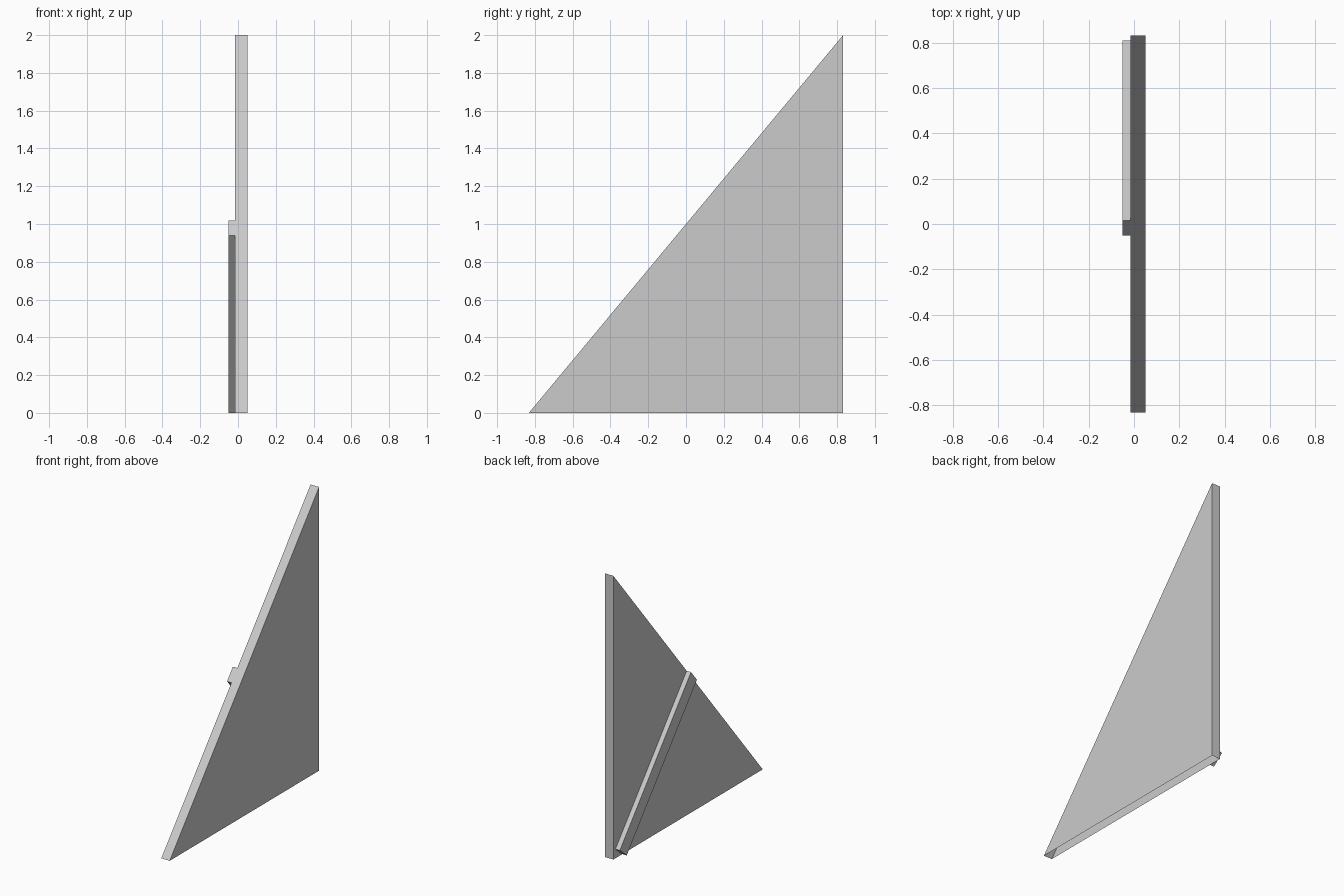
import bpy
import bmesh
from mathutils import Vector

cube = bpy.data.objects.get("Cube")
if cube:
    bpy.data.objects.remove(cube, do_unlink=True)

# One plain grey for the whole model
grey = bpy.data.materials.new("light_grey")
grey.use_nodes = True
colour = (0.6, 0.6, 0.6, 1)
grey.diffuse_color = colour
grey.node_tree.nodes["Principled BSDF"].inputs["Base Color"].default_value = colour


def prism(name, profile, x0, x1, open_bottom=False):
    """Extrude a (y, z) profile along x from x0 to x1."""
    bm = bmesh.new()
    base = bm.faces.new([bm.verts.new((x0, y, z)) for y, z in profile])
    result = bmesh.ops.extrude_face_region(bm, geom=[base], use_keep_orig=True)
    moved = [v for v in result["geom"] if isinstance(v, bmesh.types.BMVert)]
    bmesh.ops.translate(bm, verts=moved, vec=(x1 - x0, 0, 0))
    bmesh.ops.recalc_face_normals(bm, faces=bm.faces)
    if open_bottom:
        floor = [f for f in bm.faces if all(v.co.z < 0.001 for v in f.verts)]
        bmesh.ops.delete(bm, geom=floor, context="FACES_ONLY")
    mesh = bpy.data.meshes.new(name)
    bm.to_mesh(mesh)
    bm.free()
    mesh.materials.append(grey)
    obj = bpy.data.objects.new(name, mesh)
    bpy.context.collection.objects.link(obj)
    return obj


HALF, HEIGHT = 0.832, 2.0
SIDE, INNER = 0.05, -0.016

# Hollow triangular panel, open underneath
prism("triangle_panel", [(-HALF, 0), (HALF, 0), (HALF, HEIGHT)],
      INNER, SIDE, open_bottom=True)

# Diagonal rib from the middle of the slope to the lower back corner
slope = Vector((2 * HALF, HEIGHT)).normalized()
run = Vector((slope.x, -slope.y))
across = Vector((slope.y, slope.x))
top_low = Vector((-0.05, (HALF - 0.05) * HEIGHT / (2 * HALF)))
top_high = top_low + slope * 0.102
foot_low = top_low + run * (top_low.y / slope.y)
foot_high = foot_low + across * 0.1
prism("diagonal_rib", [top_low, foot_low, foot_high, top_high], -SIDE, INNER)
